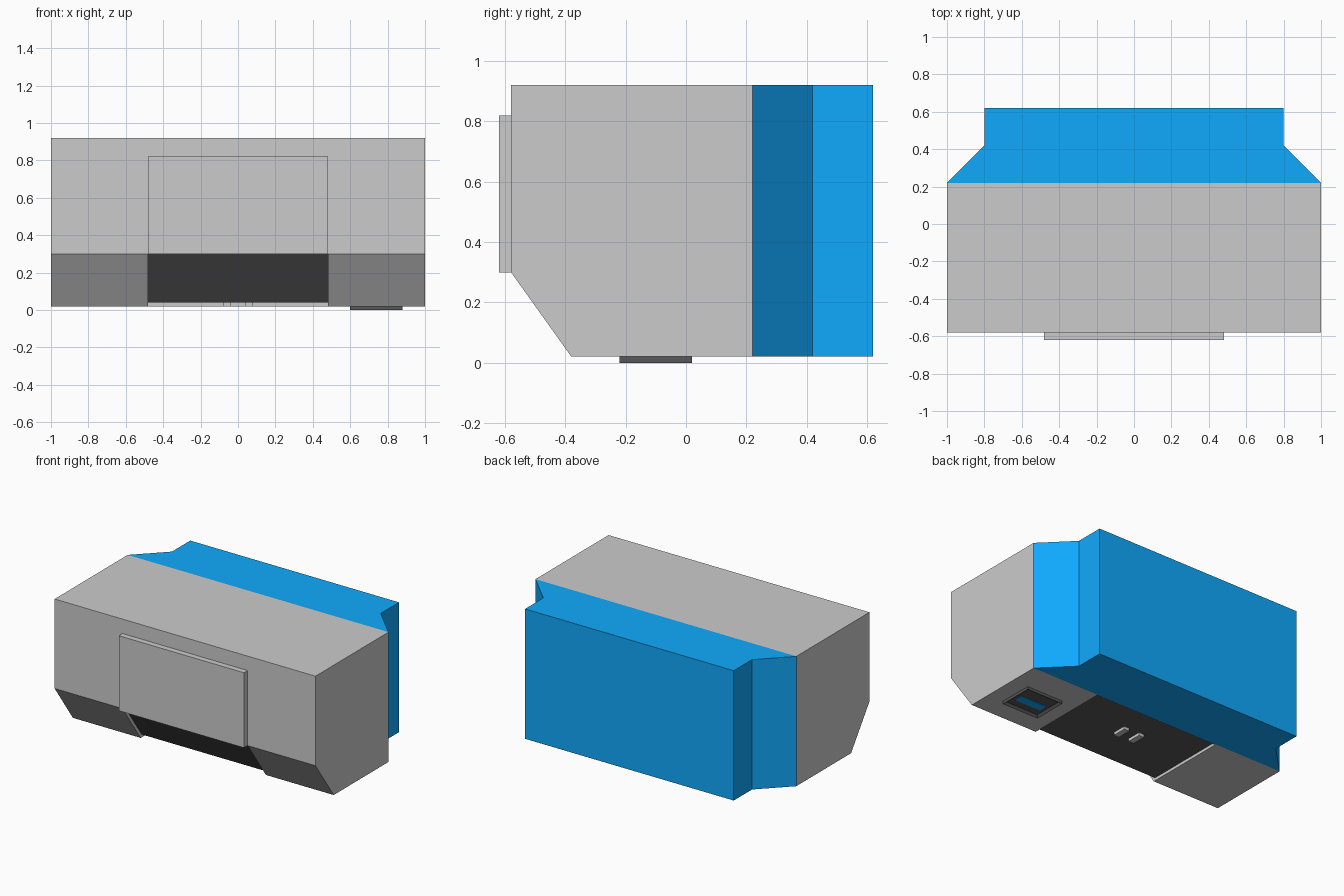
import bpy, bmesh
from mathutils import Vector

if "Cube" in bpy.data.objects:
    bpy.data.objects.remove(bpy.data.objects["Cube"])


def material(name, rgb):
    m = bpy.data.materials.new(name)
    m.diffuse_color = (*rgb, 1)
    m.use_nodes = True
    m.node_tree.nodes["Principled BSDF"].inputs["Base Color"].default_value = m.diffuse_color
    return m


BLUE = material("blue", (0.005, 0.40, 0.98))
DARK = material("dark_grey", (0.095, 0.095, 0.095))
GREY = material("grey", (0.8, 0.8, 0.8))


def make_object(name, bm, mat=None):
    bmesh.ops.recalc_face_normals(bm, faces=bm.faces)
    mesh = bpy.data.meshes.new(name)
    bm.to_mesh(mesh)
    bm.free()
    obj = bpy.data.objects.new(name, mesh)
    bpy.context.collection.objects.link(obj)
    if mat:
        mesh.materials.append(mat)
    return obj


def prism(name, points, direction, mat=None):
    """Extrude a closed polygon along a direction."""
    bm = bmesh.new()
    face = bm.faces.new([bm.verts.new(p) for p in points])
    ext = bmesh.ops.extrude_face_region(bm, geom=[face])
    verts = [g for g in ext["geom"] if isinstance(g, bmesh.types.BMVert)]
    bmesh.ops.translate(bm, verts=verts, vec=Vector(direction))
    return make_object(name, bm, mat)


def side_prism(name, half, yz, mat=None):
    return prism(name, [(-half, y, z) for y, z in yz], (2 * half, 0, 0), mat)


def box(name, x0, x1, y0, y1, z0, z1, mat=None):
    return prism(name, [(x0, y0, z0), (x1, y0, z0), (x1, y1, z0), (x0, y1, z0)],
                 (0, 0, z1 - z0), mat)


# Main body with a sloped lower front edge
body = side_prism("main_body", 1.0, [(-0.58, 0.92), (-0.58, 0.30), (-0.38, 0.02),
                                     (0.22, 0.02), (0.22, 0.92)], GREY)

# Shallow central channel, following the slope and the underside
cutter = side_prism("channel_cutter", 0.48,
                    [(-0.70, 0.30), (-0.555, 0.30), (-0.369, 0.04),
                     (0.215, 0.04), (0.215, -0.05), (-0.70, -0.05)])
cutter.hide_render = True
mod = body.modifiers.new("channel", 'BOOLEAN')
mod.object = cutter
mod.operation = 'DIFFERENCE'
mod.solver = 'EXACT'
bpy.context.view_layer.objects.active = body
bpy.ops.object.modifier_apply(modifier=mod.name)
bpy.data.objects.remove(cutter)

# Dark lining on the channel floor and slope
while len(body.data.materials) < 2:
    body.data.materials.append(DARK)
body.data.materials[1] = DARK
for p in body.data.polygons:
    inside = all(abs(body.data.vertices[v].co.x) < 0.49 for v in p.vertices)
    p.material_index = 1 if inside and p.normal.z < -0.3 else 0

# Blue back section, stepped in at both sides
half = [(1.0, 0.22), (0.8, 0.42), (0.8, 0.62)]
outline = half + [(-x, y) for x, y in reversed(half)]
prism("back_section", [(x, y, 0.02) for x, y in outline], (0, 0, 0.90), BLUE)

# Raised front panel
box("front_panel", -0.48, 0.48, -0.62, -0.58, 0.30, 0.82)

# Pair of small contacts on the channel floor
for side, s in (("left", -1), ("right", 1)):
    box(f"contact_{side}", s * 0.06 - 0.02, s * 0.06 + 0.02, -0.10, 0.0, 0.02, 0.04)

# Sensor frame under the body: a box with its lower face inset and sunk
frame = box("sensor_frame", 0.60, 0.88, -0.22, 0.02, 0.0, 0.02, DARK)
bm = bmesh.new()
bm.from_mesh(frame.data)
bottom = [f for f in bm.faces if f.normal.z < -0.9]
bmesh.ops.inset_region(bm, faces=bottom, thickness=0.02)
bmesh.ops.translate(bm, verts=list(bottom[0].verts), vec=Vector((0, 0, 0.016)))
bm.to_mesh(frame.data)
bm.free()

# Blue window inside the sensor frame
box("sensor_window", 0.64, 0.84, -0.15, -0.09, 0.012, 0.017, BLUE)
